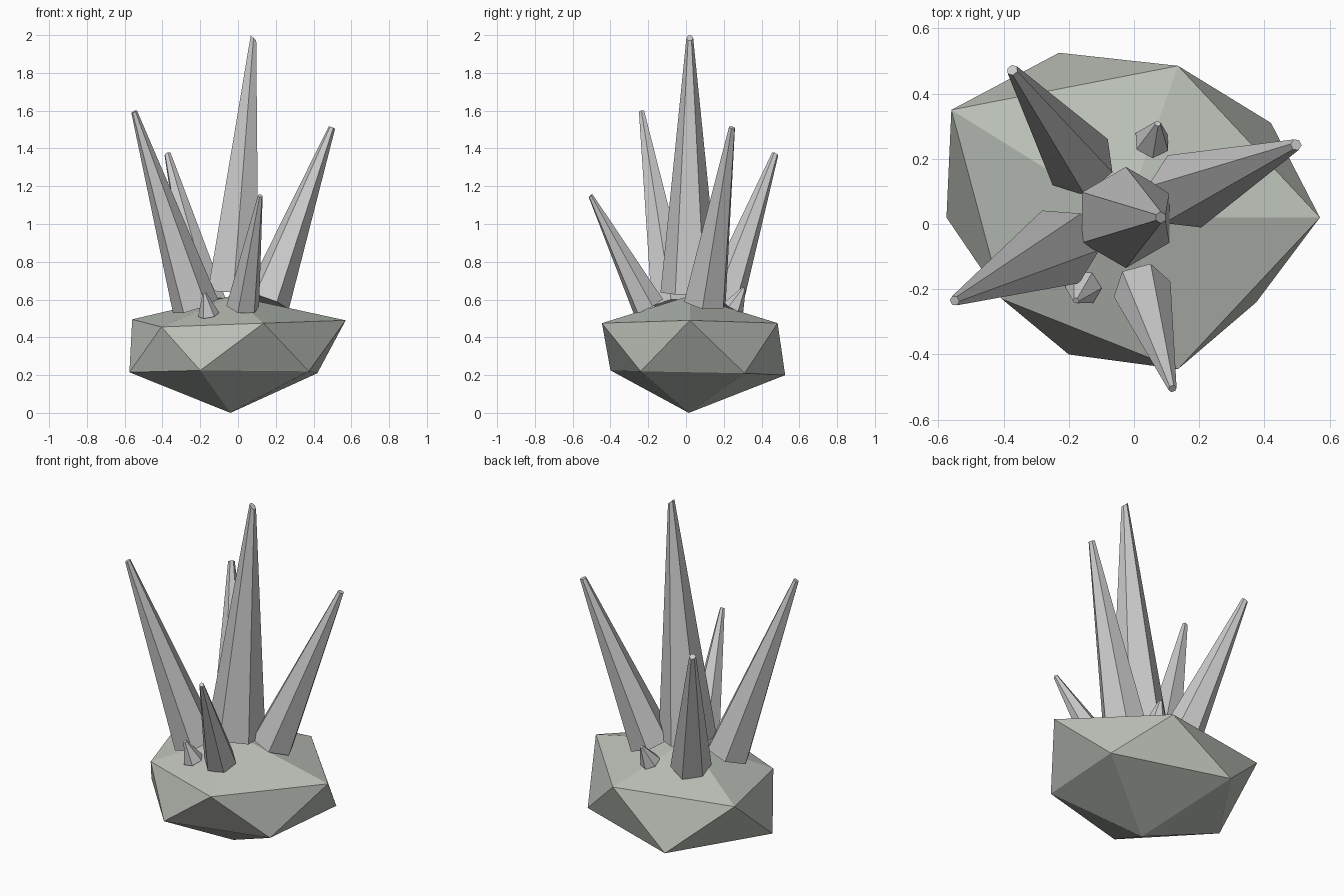
import bpy, bmesh
from math import cos, sin, radians
from mathutils import Vector

if "Cube" in bpy.data.objects:
    bpy.data.objects.remove(bpy.data.objects["Cube"])


def make_object(name, verts, faces):
    mesh = bpy.data.meshes.new(name)
    bm = bmesh.new()
    vs = [bm.verts.new(v) for v in verts]
    for f in faces:
        bm.faces.new([vs[i] for i in f])
    bmesh.ops.recalc_face_normals(bm, faces=bm.faces[:])
    bm.to_mesh(mesh)
    bm.free()
    ob = bpy.data.objects.new(name, mesh)
    bpy.context.collection.objects.link(ob)
    return ob


def crystal(name, base, tip, r_base, r_tip, phase, slant):
    """Six-sided tapering shard with a chipped, slanted tip."""
    base, tip = Vector(base), Vector(tip)
    axis = tip - base
    rot = Vector((0, 0, 1)).rotation_difference(axis)
    lean = Vector((axis.x, axis.y, 0)).normalized()
    verts = []
    for centre, r in ((base, r_base), (tip, r_tip)):
        for i in range(6):
            a = radians(phase + 60 * i)
            off = rot @ Vector((r * cos(a), r * sin(a), 0))
            if r == r_tip:
                off -= axis.normalized() * slant * off.dot(lean)
            verts.append(centre + off)
    faces = [(i, (i + 1) % 6, (i + 1) % 6 + 6, i + 6) for i in range(6)]
    faces += [tuple(range(5, -1, -1)), tuple(range(6, 12))]
    return make_object(name, verts, faces)


# Rock: an irregular icosahedron (bottom, lower ring, upper ring, top)
lower = [(0.42, 0.31, 0.21), (-0.23, 0.525, 0.20), (-0.575, 0.02, 0.215),
         (-0.20, -0.40, 0.225), (0.375, -0.24, 0.22)]
upper = [(0.57, 0.02, 0.49), (0.135, 0.485, 0.475), (-0.56, 0.35, 0.495),
         (-0.405, -0.23, 0.455), (0.135, -0.445, 0.475)]
rock_verts = [(-0.04, 0.015, 0)] + lower + upper + [(-0.03, 0.02, 0.62)]
rock_faces = []
for i in range(5):
    j = (i + 1) % 5
    rock_faces += [(0, 1 + j, 1 + i), (1 + i, 6 + j, 6 + i),
                   (1 + i, 1 + j, 6 + j), (6 + i, 6 + j, 11)]
rock = make_object("rock_base", rock_verts, rock_faces)
rock.data.materials.append(bpy.data.materials.new("rock_grey"))
rock.data.materials[0].diffuse_color = (0.50, 0.53, 0.48, 1)

# Crystals: name, base centre, tip centre, radii, twist, tip slant
for spec in (
    ("centre_crystal", (-0.025, 0.02, 0.637), (0.082, 0.02, 1.985), 0.155, 0.018, 90, 0.8),
    ("left_crystal", (-0.225, -0.07, 0.565), (-0.55, -0.235, 1.595), 0.125, 0.016, 57, 0.2),
    ("back_crystal", (-0.165, 0.19, 0.57), (-0.373, 0.472, 1.37), 0.11, 0.018, 40, 0.2),
    ("right_crystal", (0.155, 0.10, 0.59), (0.497, 0.243, 1.51), 0.122, 0.018, 55, 0.0),
    ("front_crystal", (0.025, -0.20, 0.565), (0.118, -0.505, 1.15), 0.09, 0.013, 15, 0.2),
    ("small_front_crystal", (-0.155, -0.195, 0.52), (-0.178, -0.235, 0.635), 0.057, 0.010, 0, 0.2),
    ("small_back_crystal", (0.055, 0.252, 0.557), (0.073, 0.308, 0.662), 0.057, 0.010, 30, 0.2),
):
    crystal(*spec)

for m in bpy.data.materials:
    if m.users and not m.is_grease_pencil:
        m.use_nodes = True
        m.node_tree.nodes["Principled BSDF"].inputs["Base Color"].default_value = m.diffuse_color
